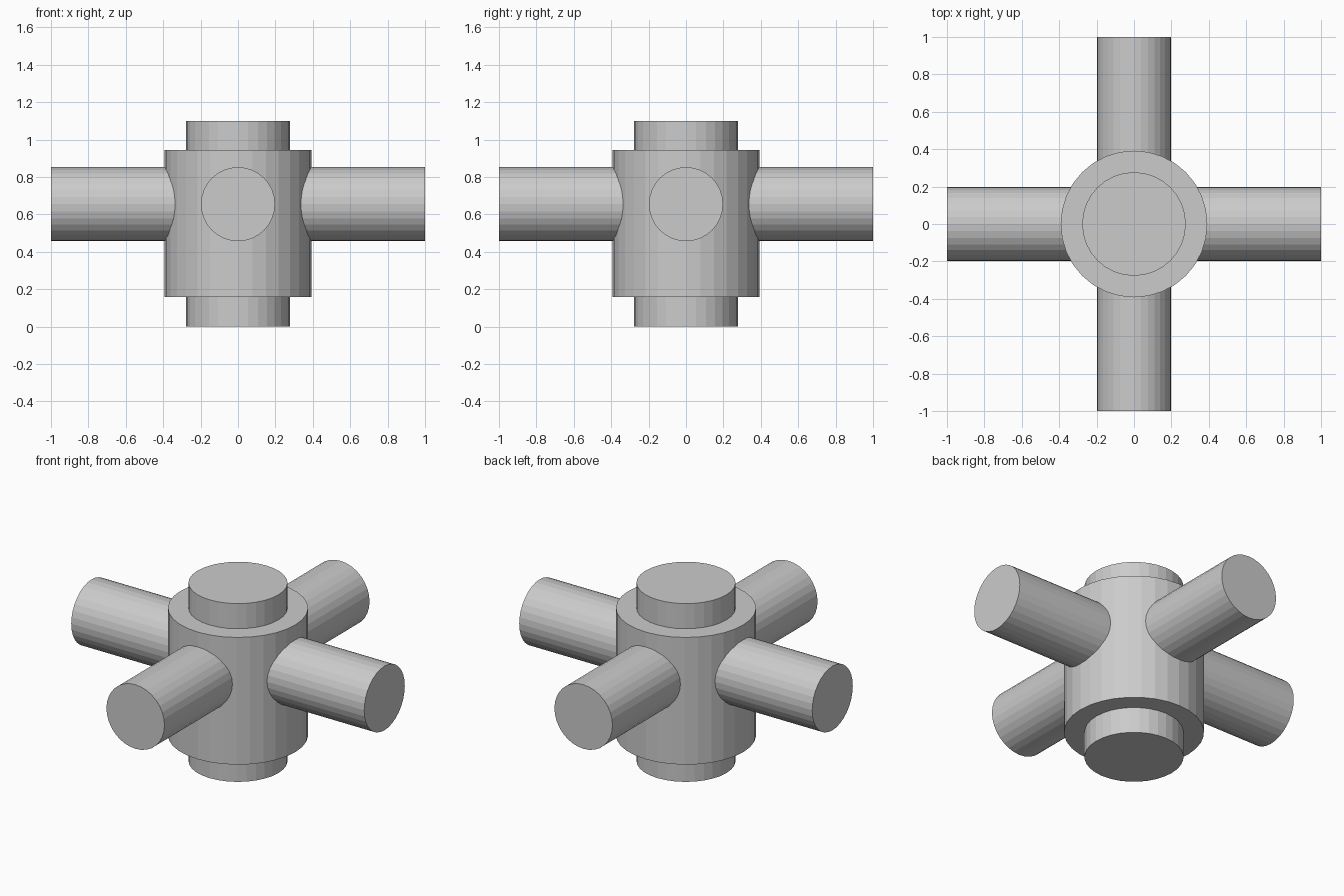
import bpy
from math import pi

if "Cube" in bpy.data.objects:
    bpy.data.objects.remove(bpy.data.objects["Cube"])

SIDES = 32
ARM_Z = 0.655


def cylinder(name, radius, length, location, rotation=(0, 0, 0)):
    bpy.ops.mesh.primitive_cylinder_add(
        vertices=SIDES, radius=radius, depth=length,
        location=location, rotation=rotation)
    obj = bpy.context.object
    obj.name = name
    return obj


def union(target, other):
    mod = target.modifiers.new("join_" + other.name, 'BOOLEAN')
    mod.operation = 'UNION'
    mod.solver = 'EXACT'
    mod.object = other
    bpy.context.view_layer.objects.active = target
    bpy.ops.object.modifier_apply(modifier=mod.name)
    bpy.data.objects.remove(other, do_unlink=True)


# Wide central body
body = cylinder("pipe_cross_hub", 0.392, 0.785, (0, 0, 0.5525))

# Narrow core, showing as a collar above and below the body
union(body, cylinder("core", 0.277, 1.10, (0, 0, 0.55)))

# Two crossing rods form the four side arms
union(body, cylinder("side_rod", 0.198, 2.0, (0, 0, ARM_Z), (0, pi / 2, 0)))
union(body, cylinder("front_rod", 0.198, 2.0, (0, 0, ARM_Z), (pi / 2, 0, 0)))
